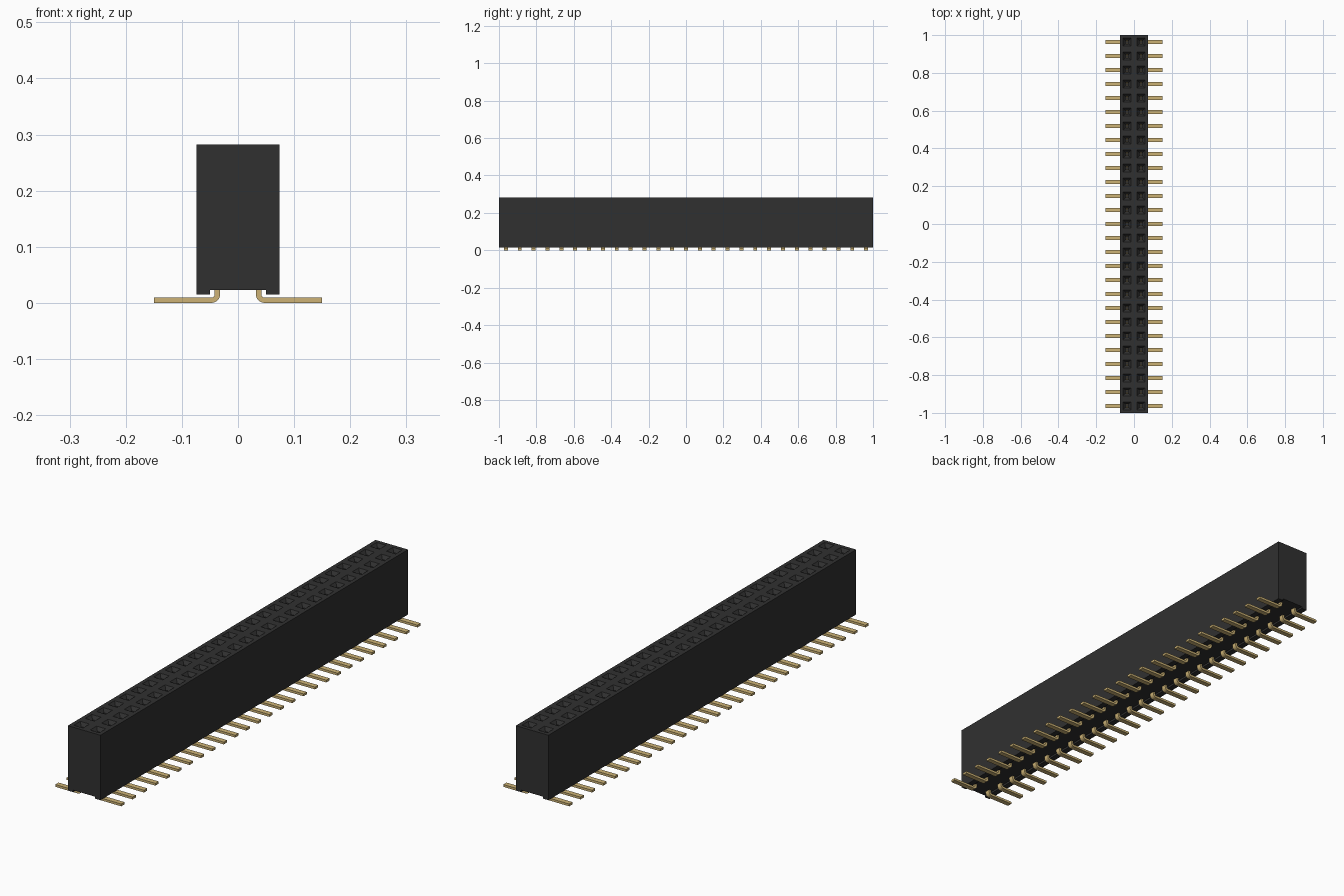
import bpy, bmesh, math

cube = bpy.data.objects.get("Cube")
if cube:
    bpy.data.objects.remove(cube, do_unlink=True)

ROWS = 27
PITCH = 2 / ROWS
FIRST_Y = -1 + PITCH / 2
HALF_W, TOP = 0.074, 0.282
COLUMN_X = HALF_W / 2


def make_material(name, color):
    mat = bpy.data.materials.new(name)
    mat.use_nodes = True
    mat.diffuse_color = color
    mat.node_tree.nodes["Principled BSDF"].inputs["Base Color"].default_value = color
    return mat


black = make_material("black plastic", (0.03, 0.03, 0.03, 1))
gold = make_material("gold metal", (0.61, 0.45, 0.18, 1))


def add_object(name, bm, mat):
    mesh = bpy.data.meshes.new(name)
    bm.to_mesh(mesh)
    bm.free()
    mesh.materials.append(mat)
    obj = bpy.data.objects.new(name, mesh)
    bpy.context.collection.objects.link(obj)
    return obj


def sweep(profile, stations):
    """Carry a closed x-z profile along y and cap both ends."""
    bm = bmesh.new()
    rings = [[bm.verts.new((x, y, z)) for x, z in profile] for y in stations]
    n = len(profile)
    for a, b in zip(rings, rings[1:]):
        for i in range(n):
            j = (i + 1) % n
            bm.faces.new((a[i], a[j], b[j], b[i]))
    bm.faces.new(rings[0])
    bm.faces.new(rings[-1])
    bmesh.ops.recalc_face_normals(bm, faces=bm.faces)
    return bm


def repeat_rows(obj):
    """Repeat along the length, then mirror to the other column."""
    arr = obj.modifiers.new("rows", "ARRAY")
    arr.count = ROWS
    arr.use_relative_offset = False
    arr.use_constant_offset = True
    arr.constant_offset_displace = (0, PITCH, 0)
    obj.modifiers.new("columns", "MIRROR")


# Housing: long block with a channel underneath
half = [(HALF_W, TOP), (HALF_W, 0.015), (0.05, 0.015), (0.05, 0.023)]
profile = [(0, TOP)] + half + [(-x, z) for x, z in reversed(half)]
bm = sweep(profile, [-1 + PITCH * i for i in range(ROWS + 1)])

# Sockets: square lead-in funnel and a deep shaft in every top cell
cells = [f for f in bm.faces if f.normal.z > 0.9 and f.calc_center_median().z > TOP - 0.001]
for thickness, depth in ((0.016, 0), (0.012, -0.014), (0.0001, -0.2)):
    bmesh.ops.inset_individual(bm, faces=cells, thickness=thickness, depth=depth,
                               use_even_offset=True)
add_object("housing", bm, black)

# Contact blades: a facing pair inside each shaft
bm = bmesh.new()
for side in (-1, 1):
    blade = bmesh.ops.create_cube(bm, size=1)["verts"]
    bmesh.ops.scale(bm, vec=(0.012, 0.004, 0.195), verts=blade)
    bmesh.ops.translate(bm, vec=(COLUMN_X, FIRST_Y + side * 0.006, 0.16), verts=blade)
repeat_rows(add_object("contact_blades", bm, gold))

# Solder legs: flat strip dropping out of the housing and bending outward
CX, CZ, R_OUT, R_IN = 0.047, 0.015, 0.015, 0.0055
angles = [math.pi + math.pi / 2 * i / 6 for i in range(7)]


def arc(radius, steps):
    return [(CX + radius * math.cos(a), CZ + radius * math.sin(a)) for a in steps]


leg = [(CX - R_OUT, 0.05)] + arc(R_OUT, angles) + [(0.15, CZ - R_OUT), (0.15, CZ - R_IN)]
leg += arc(R_IN, reversed(angles)) + [(CX - R_IN, 0.05)]
bm = sweep(leg, (FIRST_Y - 0.0105, FIRST_Y + 0.0105))
legs = add_object("solder_legs", bm, gold)
repeat_rows(legs)

# Smooth only the bends
bpy.ops.object.select_all(action="DESELECT")
legs.select_set(True)
bpy.context.view_layer.objects.active = legs
bpy.ops.object.shade_smooth_by_angle(angle=math.radians(30))
